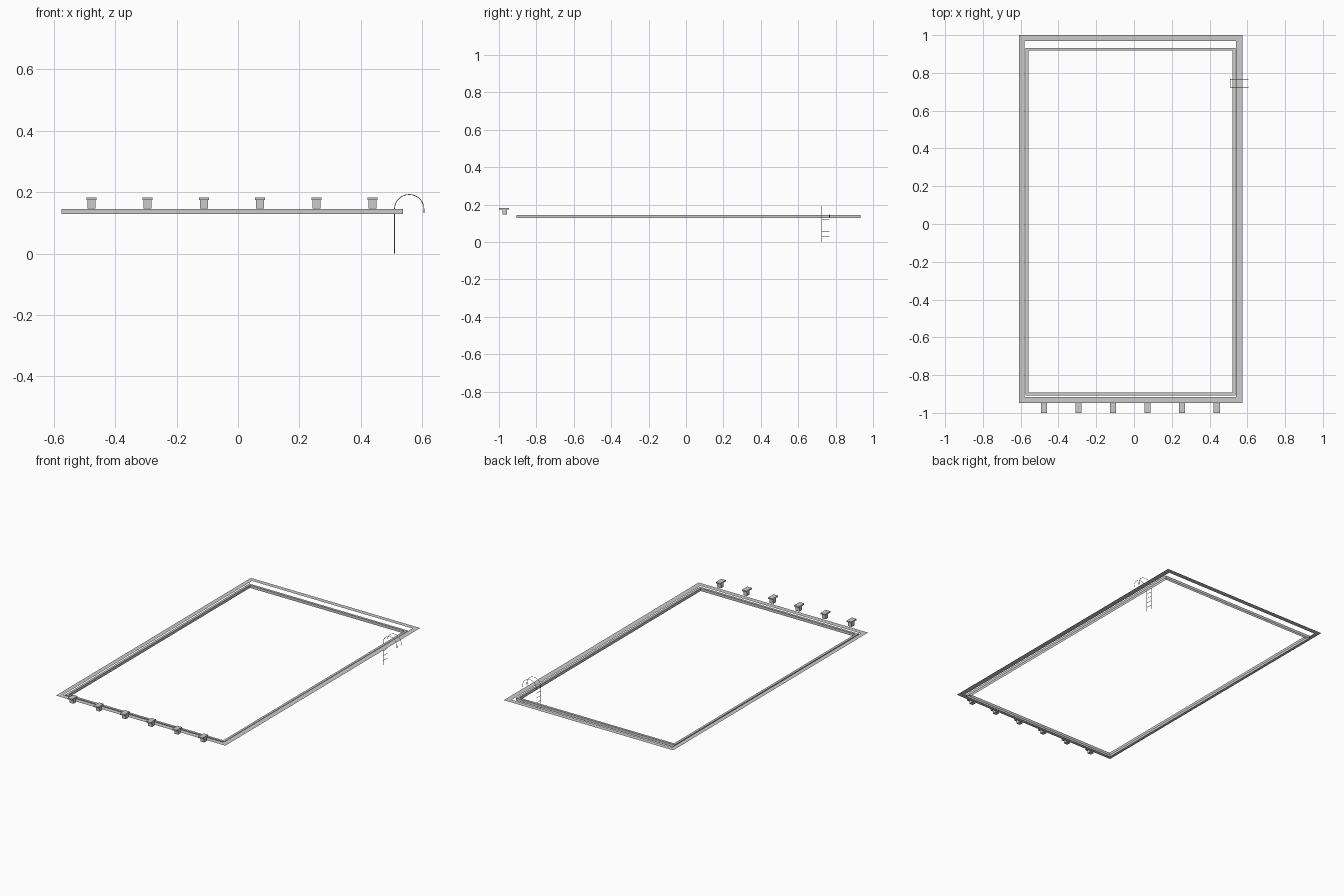
import bpy, bmesh, math

if "Cube" in bpy.data.objects:
    bpy.data.objects.remove(bpy.data.objects["Cube"])


def finish(name, bm):
    bmesh.ops.recalc_face_normals(bm, faces=bm.faces)
    me = bpy.data.meshes.new(name)
    bm.to_mesh(me)
    bm.free()
    ob = bpy.data.objects.new(name, me)
    bpy.context.collection.objects.link(ob)
    return ob


def rect(bm, b, z):
    """Loop of four corner vertices from (x0, x1, y0, y1) bounds."""
    return [bm.verts.new((x, y, z)) for x, y in
            ((b[0], b[2]), (b[1], b[2]), (b[1], b[3]), (b[0], b[3]))]


def loft(name, sections):
    """Join successive rectangular loops given as (bounds, z)."""
    bm = bmesh.new()
    loops = [rect(bm, b, z) for b, z in sections]
    for a, c in zip(loops, loops[1:]):
        for k in range(4):
            n = (k + 1) % 4
            bm.faces.new((a[k], a[n], c[n], c[k]))
    return finish(name, bm)


def prism(name, profile, x0, x1):
    """Extrude a (y, z) profile along x."""
    bm = bmesh.new()
    a = [bm.verts.new((x0, y, z)) for y, z in profile]
    b = [bm.verts.new((x1, y, z)) for y, z in profile]
    bm.faces.new(a)
    bm.faces.new(b[::-1])
    for k in range(len(a)):
        n = (k + 1) % len(a)
        bm.faces.new((a[k], b[k], b[n], a[n]))
    return finish(name, bm)


def tube(name, points, radius):
    cu = bpy.data.curves.new(name, 'CURVE')
    cu.dimensions = '3D'
    cu.bevel_depth = radius
    cu.bevel_resolution = 1
    cu.use_fill_caps = True
    sp = cu.splines.new('POLY')
    sp.points.add(len(points) - 1)
    for p, co in zip(sp.points, points):
        p.co = (*co, 1)
    ob = bpy.data.objects.new(name, cu)
    bpy.context.collection.objects.link(ob)
    return ob


# Pool edge: thin deck border sheet and inner rim channel, open underneath
DECK = 0.146
loft("deck_border", [((-0.61, 0.575, -0.948, 1.0), DECK), ((-0.581, 0.541, -0.916, 0.97), DECK)])
OUT, INN = (-0.574, 0.537, -0.907, 0.933), (-0.559, 0.522, -0.892, 0.918)
loft("pool_rim", [(OUT, 0.128), (OUT, 0.145), (INN, 0.145), (INN, 0.128)])

# Six starting blocks: pedestal and flat top plate
for k in range(6):
    x = -0.477 + 0.183 * k
    prism(f"block_pedestal_{k + 1}",
          [(-0.982, DECK), (-0.956, DECK), (-0.956, 0.174), (-0.982, 0.174)], x - 0.013, x + 0.013)
    prism(f"block_plate_{k + 1}",
          [(-1.0, 0.174), (-0.946, 0.174), (-0.946, 0.182), (-1.0, 0.182)], x - 0.016, x + 0.016)

# Ladder: two hooked rails with floor sockets, plus rungs
R, CX, CZ = 0.048, 0.557, 0.144
RAILS = (0.725, 0.767)
for k, y in enumerate(RAILS):
    arc = [(CX - R * math.cos(math.pi * t / 16), y, CZ + R * math.sin(math.pi * t / 16))
           for t in range(17)]
    tube(f"ladder_rail_{k + 1}", [(CX - R, y, 0.0)] + arc + [(CX + R, y, 0.132)], 0.0012)
    tube(f"ladder_socket_{k + 1}", [(CX + R, y, 0.132), (CX + R, y, 0.147)], 0.002)
for k, z in enumerate((0.028, 0.058, 0.088, 0.118)):
    tube(f"ladder_rung_{k + 1}", [(CX - R, RAILS[0], z), (CX - R, RAILS[1], z)], 0.0012)
